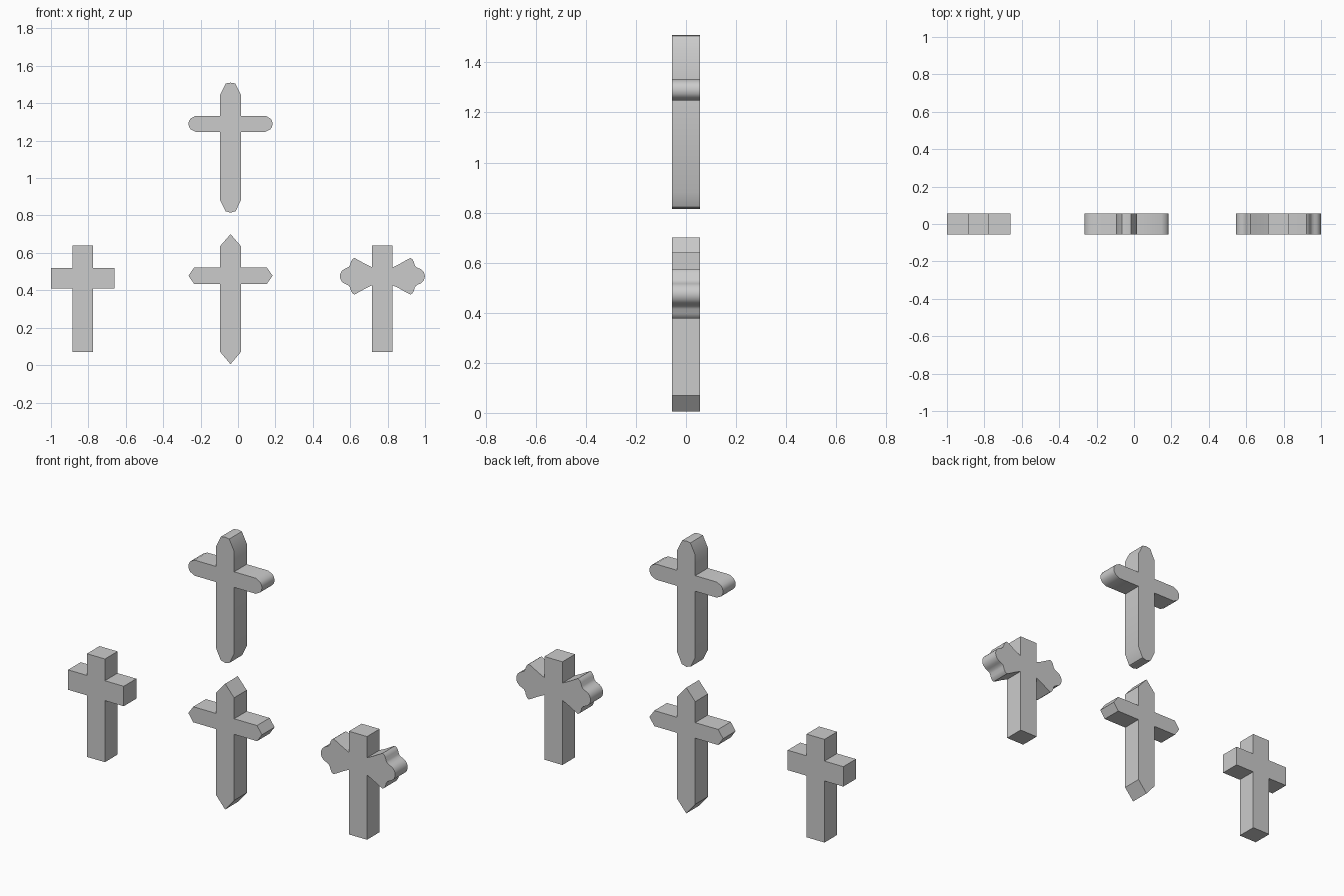
import bpy, bmesh, math

if "Cube" in bpy.data.objects:
    bpy.data.objects.remove(bpy.data.objects["Cube"])

HALF_DEPTH = 0.055
HALF_WIDTH = 0.055


def make_cross(name, cx, arm_z, top, bottom, arm):
    """Extrude a left-right symmetric cross outline.
    top / bottom: half profiles of the post ends, (offset x, z)
    arm: upper half of the right arm, (offset x, height above arm axis)"""
    lower_arm = [(x, -h) for x, h in reversed(arm) if h > 0]
    right = top + [(x, arm_z + h) for x, h in arm + lower_arm] + bottom
    left = [(-x, z) for x, z in reversed(right) if x > 0]

    bm = bmesh.new()
    verts = [bm.verts.new((cx + x, -HALF_DEPTH, z)) for x, z in right + left]
    face = bm.faces.new(verts)
    ext = bmesh.ops.extrude_face_region(bm, geom=[face], use_keep_orig=True)
    moved = [g for g in ext["geom"] if isinstance(g, bmesh.types.BMVert)]
    bmesh.ops.translate(bm, verts=moved, vec=(0, 2 * HALF_DEPTH, 0))
    bmesh.ops.recalc_face_normals(bm, faces=bm.faces)
    mesh = bpy.data.meshes.new(name)
    bm.to_mesh(mesh)
    bm.free()
    obj = bpy.data.objects.new(name, mesh)
    bpy.context.collection.objects.link(obj)
    bpy.context.view_layer.objects.active = obj
    obj.select_set(True)
    bpy.ops.object.shade_smooth_by_angle(angle=math.radians(40))
    obj.select_set(False)


W = HALF_WIDTH
square_top = [(W, 0.64)]
square_bottom = [(W, 0.07)]

# Plain cross with square ends
make_cross("plain_cross", -0.83, 0.465, square_top, square_bottom,
           [(W, 0.055), (0.17, 0.055)])

# Cross with pointed ends
make_cross("pointed_cross", -0.04, 0.478,
           [(0, 0.70), (W, 0.637)], [(W, 0.07), (0, 0.005)],
           [(W, 0.043), (0.195, 0.043), (0.225, 0)])

# Cross with rounded ends
make_cross("rounded_cross", -0.04, 1.29,
           [(0, 1.51), (0.025, 1.506), (W, 1.446)],
           [(W, 0.88), (0.027, 0.823), (0, 0.815)],
           [(W, 0.043), (0.187, 0.043), (0.213, 0.029),
            (0.222, 0.016), (0.225, 0)])

# Cross with flared arms and lobed ends
lobe = [(0.183 + 0.044 * math.cos(a), 0.044 * math.sin(a))
        for a in (math.radians(d) for d in (75, 60, 45, 30, 15, 0))]
lobe[-1] = (lobe[-1][0], 0)
make_cross("flared_cross", 0.772, 0.468 + 0.007, square_top, square_bottom,
           [(W, 0.048), (0.09, 0.065), (0.122, 0.083), (0.15, 0.098),
            (0.160, 0.091), (0.168, 0.078), (0.173, 0.06),
            (0.180, 0.050)] + lobe)
